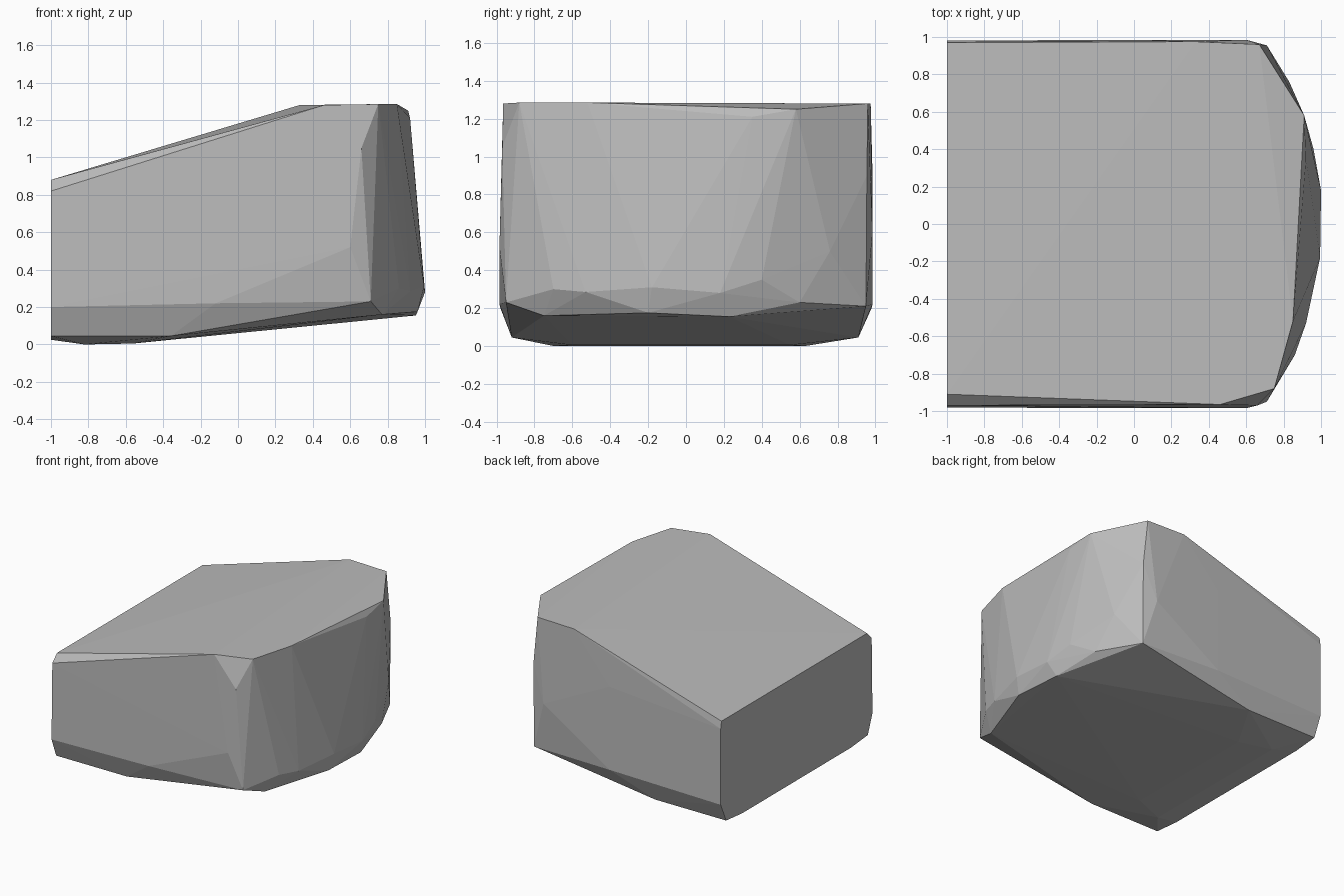
import bpy, bmesh

grey = bpy.data.materials.new("mid grey")
grey.diffuse_color = (0.5, 0.5, 0.5, 1)

# Flat left end
left_end = [(-1, -.91, .88), (-1, -.97, .82), (-1, -.98, .2), (-1, -.92, .045), (-1, -.7, .025),
            (-1, .7, .025), (-1, .91, .045), (-1, .98, .2), (-1, .98, .82), (-1, .97, .88)]
# Sloping top, levelling off to the right
top = [(.46, -.965, 1.28), (.75, -.88, 1.285), (.85, -.52, 1.285), (.91, .58, 1.25),
       (.92, .35, 1.21), (.67, .96, 1.28), (.33, .975, 1.28)]
# Underside, lowest near the left end
underside = [(-.82, -.7, 0), (-.56, -.6, .005), (-.82, .63, 0), (-.56, .55, .005),
             (-.36, -.92, .045), (-.36, .91, .045)]
# Long sides and upright corners
sides = [(.66, -.97, 1.05), (.6, -.985, .52), (-.12, -.985, .22), (.71, -.95, .23),
         (.6, .985, .6), (.0, .985, .9), (.0, .985, .22), (.71, .95, .21), (.71, .955, .9)]
# Bowed right end, lower rims
right_end = [(.77, -.75, .16), (.96, -.2, .175), (.95, .23, .155), (.88, .6, .23),
             (.78, -.82, .29), (.92, -.53, .285), (.995, -.18, .31), (1, .18, .28),
             (.96, .4, .35), (.83, .76, .5), (.86, -.7, .3)]

bm = bmesh.new()
for p in left_end + top + underside + sides + right_end:
    bm.verts.new(p)
hull = bmesh.ops.convex_hull(bm, input=bm.verts[:])
bmesh.ops.delete(bm, geom=[v for v in bm.verts if not v.link_faces], context='VERTS')
bmesh.ops.recalc_face_normals(bm, faces=bm.faces[:])

mesh = bpy.data.meshes.new("faceted_block")
bm.to_mesh(mesh)
bm.free()
mesh.materials.append(grey)
block = bpy.data.objects.new("faceted_block", mesh)
bpy.context.collection.objects.link(block)
